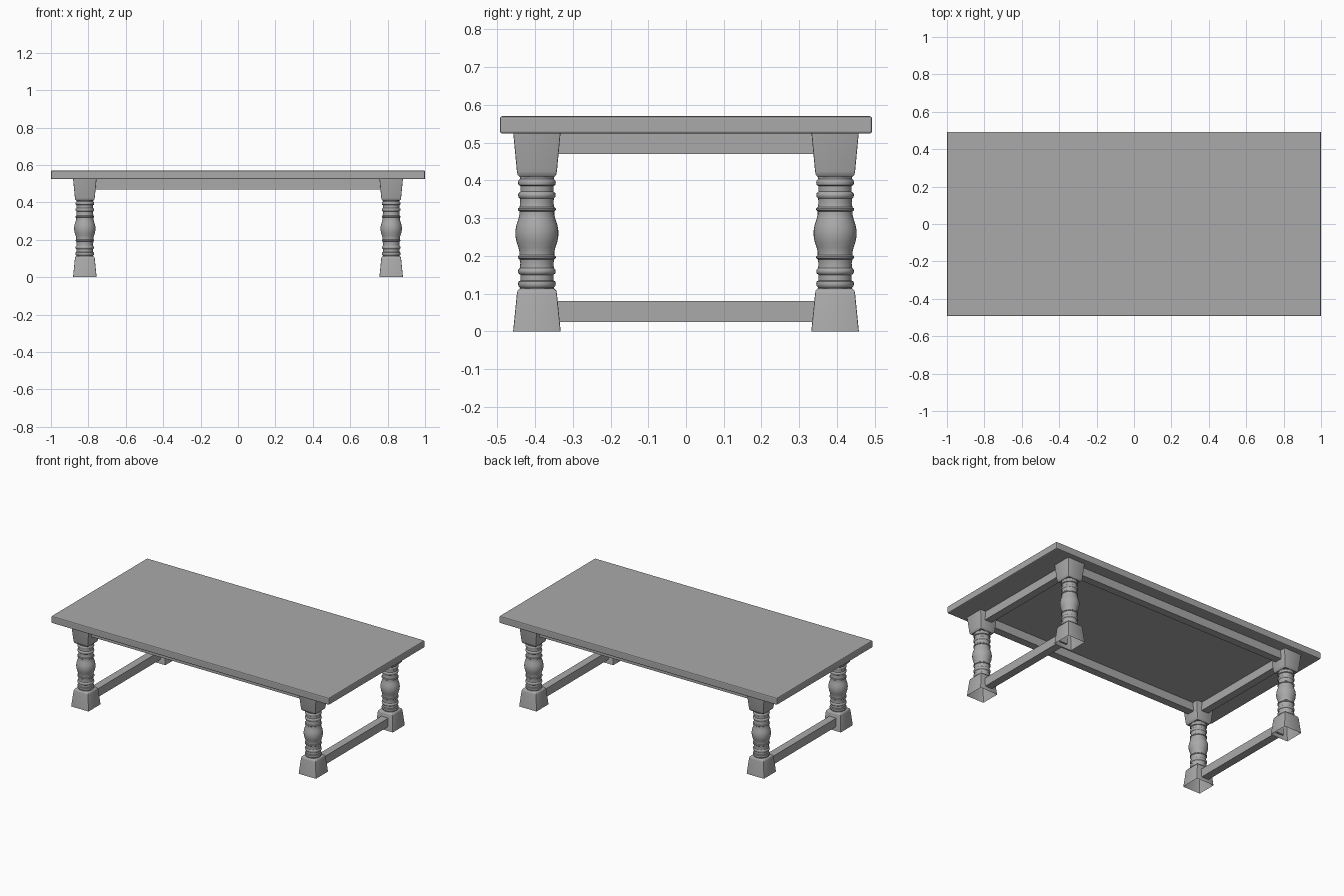
import bpy, bmesh, math

cube = bpy.data.objects.get("Cube")
if cube:
    bpy.data.objects.remove(cube, do_unlink=True)

GREY = (0.4, 0.4, 0.4, 1.0)
mat = bpy.data.materials.new("plain grey")
mat.use_nodes = True
mat.diffuse_color = GREY
mat.node_tree.nodes["Principled BSDF"].inputs["Base Color"].default_value = GREY


def finish(name, bm, smooth=False):
    bmesh.ops.recalc_face_normals(bm, faces=bm.faces)
    mesh = bpy.data.meshes.new(name)
    bm.to_mesh(mesh)
    bm.free()
    mesh.materials.append(mat)
    obj = bpy.data.objects.new(name, mesh)
    bpy.context.collection.objects.link(obj)
    if smooth:
        bpy.ops.object.select_all(action='DESELECT')
        obj.select_set(True)
        bpy.context.view_layer.objects.active = obj
        bpy.ops.object.shade_smooth_by_angle(angle=math.radians(40))
    return obj


def box(name, x, y, z, bevel=0.0):
    bm = bmesh.new()
    bmesh.ops.create_cube(bm, size=1)
    for v in bm.verts:
        for i, (lo, hi) in enumerate((x, y, z)):
            v.co[i] = lo + (v.co[i] + 0.5) * (hi - lo)
    if bevel:
        bmesh.ops.bevel(bm, geom=bm.edges[:], offset=bevel, segments=2,
                        profile=0.5, affect='EDGES')
    return finish(name, bm)


def loft(bm, rings, sides, phase, cap=False):
    """Stack rings of (radius, height); the last one may be capped."""
    previous = None
    for radius, z in rings:
        ring = []
        for k in range(sides):
            a = phase + 2 * math.pi * k / sides
            ring.append(bm.verts.new((radius * math.cos(a), radius * math.sin(a), z)))
        if previous:
            for k in range(sides):
                n = (k + 1) % sides
                bm.faces.new((previous[k], previous[n], ring[n], ring[k]))
        previous = ring
    if cap:
        bm.faces.new(previous)


def block(name, rings):
    """Tapered square block, open at its wide end, with softened corners."""
    bm = bmesh.new()
    loft(bm, [(half * math.sqrt(2), z) for half, z in rings], 4, math.pi / 4, True)
    corners = [e for e in bm.edges if len(e.link_faces) == 2
               and abs(e.verts[0].co.z - e.verts[1].co.z) > 0.001]
    bmesh.ops.bevel(bm, geom=corners, offset=0.003, segments=2,
                    profile=0.5, affect='EDGES')
    return finish(name, bm, True)


def turning(name):
    """Baluster profile, mirrored above and below the belly."""
    mid = 0.26
    half = [(0.057, 0.0), (0.0565, 0.01), (0.054, 0.023), (0.049, 0.038),
            (0.046, 0.05), (0.046, 0.058), (0.050, 0.061), (0.050, 0.066),
            (0.046, 0.069), (0.044, 0.08), (0.045, 0.092), (0.049, 0.096),
            (0.050, 0.101), (0.049, 0.106), (0.044, 0.110), (0.044, 0.125),
            (0.049, 0.128), (0.050, 0.134), (0.049, 0.140), (0.045, 0.144),
            (0.045, 0.152)]
    rings = [(r, mid - d) for r, d in reversed(half[1:])]
    rings += [(r, mid + d) for r, d in half]
    bm = bmesh.new()
    loft(bm, rings, 32, 0)
    return finish(name, bm, True)


# Table top
box("table_top", (-1, 1), (-0.493, 0.493), (0.524, 0.57), 0.006)

# Four legs: foot, turned shaft and head block
LEG_X, LEG_Y = 0.819, 0.395
foot_rings = [(0.063, 0), (0.053, 0.1), (0.051, 0.108), (0.046, 0.113)]
head_rings = [(0.0625, 0.524), (0.053, 0.424), (0.051, 0.415), (0.046, 0.409)]
for sx, side in ((1, "left"), (-1, "right")):
    for sy, end in ((-1, "front"), (1, "back")):
        tag = f"{end}_{side}"
        for part in (block("foot_" + tag, foot_rings),
                     turning("turned_leg_" + tag),
                     block("head_block_" + tag, head_rings)):
            part.location = (sx * LEG_X, sy * LEG_Y, 0)

# Rails under the top and low stretchers joining each end pair of legs
HALF = 0.025
for s, side in ((1, "left"), (-1, "right")):
    x = (s * LEG_X - HALF, s * LEG_X + HALF)
    box("end_rail_" + side, x, (-0.345, 0.345), (0.47, 0.524))
    box("stretcher_" + side, x, (-0.345, 0.345), (0.025, 0.08))
for s, end in ((-1, "front"), (1, "back")):
    y = (s * LEG_Y - HALF, s * LEG_Y + HALF)
    box("long_rail_" + end, (-0.77, 0.77), y, (0.47, 0.524))
